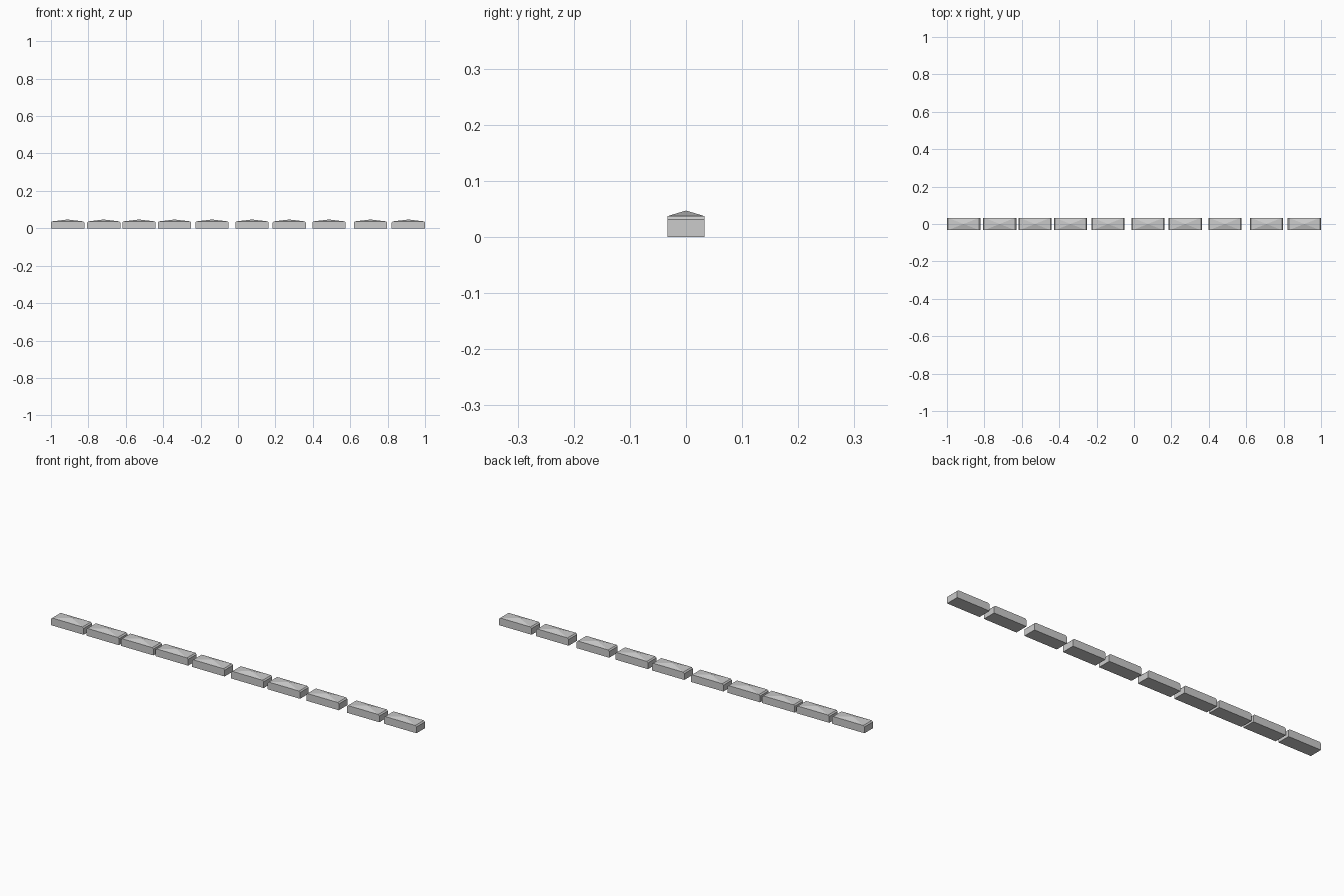
import bpy

if "Cube" in bpy.data.objects:
    bpy.data.objects.remove(bpy.data.objects["Cube"])

# Left edge of each block along the row (irregular gaps)
STARTS = [-1.0, -0.807, -0.618, -0.428, -0.228, -0.014, 0.185, 0.397, 0.619, 0.822]
LENGTH, HALF_W = 0.178, 0.033
Z_END, Z_EAVE, Z_PEAK = 0.031, 0.037, 0.047
INSET = 0.006


def ring(hx, z):
    """Eight-point outline: corners and side midpoints."""
    w = HALF_W
    return [(-hx, -w, z), (0, -w, z), (hx, -w, z), (hx, 0, z),
            (hx, w, z), (0, w, z), (-hx, w, z), (-hx, 0, z)]


# Shared block mesh: straight sides, bevelled ends, shallow peaked top
h = LENGTH / 2
verts = ring(h, 0) + ring(h, Z_END) + ring(h - INSET, Z_EAVE) + [(0, 0, Z_PEAK)]
faces = [tuple(range(7, -1, -1))]
for level in (0, 8):
    for i in range(8):
        j = (i + 1) % 8
        faces.append((level + i, level + j, level + 8 + j, level + 8 + i))
faces += [(16 + i, 16 + (i + 1) % 8, 24) for i in range(8)]
mesh = bpy.data.meshes.new("stone_block")
mesh.from_pydata(verts, [], faces)
mesh.update()

# Row of blocks
for n, x in enumerate(STARTS, 1):
    block = bpy.data.objects.new(f"stone_block_{n:02d}", mesh)
    block.location.x = x + h
    bpy.context.collection.objects.link(block)
